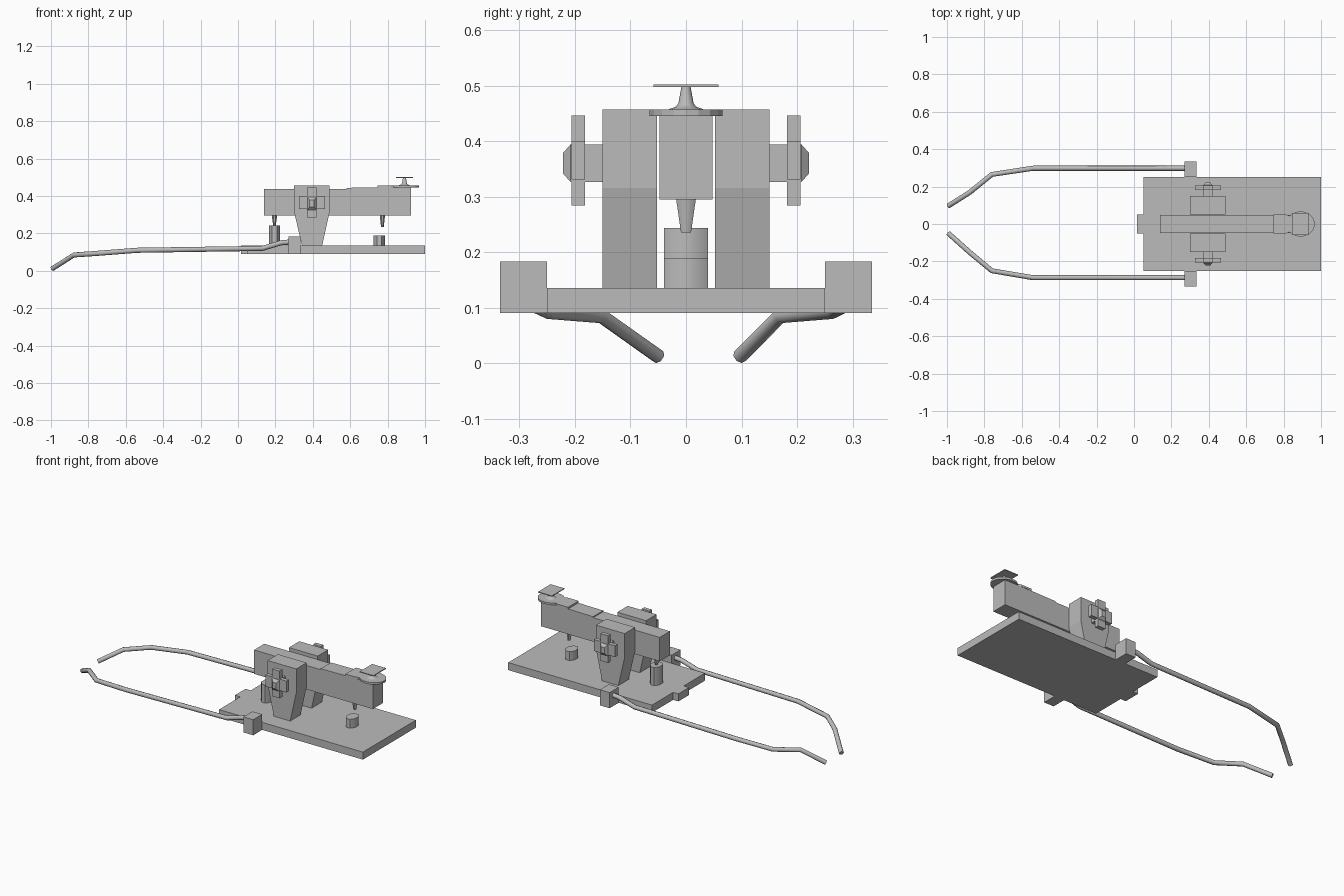
import bpy, bmesh, math
from mathutils import Vector

if "Cube" in bpy.data.objects:
    bpy.data.objects.remove(bpy.data.objects["Cube"])

mat = bpy.data.materials.new("plain grey")
mat.diffuse_color = (0.5, 0.5, 0.5, 1)
mat.use_nodes = True
mat.node_tree.nodes["Principled BSDF"].inputs["Base Color"].default_value = mat.diffuse_color

def add(name, bm, smooth=False):
    bmesh.ops.recalc_face_normals(bm, faces=bm.faces)
    me = bpy.data.meshes.new(name)
    bm.to_mesh(me)
    bm.free()
    me.materials.append(mat)
    ob = bpy.data.objects.new(name, me)
    bpy.context.collection.objects.link(ob)
    if smooth:
        bpy.ops.object.select_all(action='DESELECT')
        ob.select_set(True)
        bpy.context.view_layer.objects.active = ob
        bpy.ops.object.shade_smooth_by_angle(angle=math.radians(50))
    return ob

def prism(name, pts, axis, a, b):
    """Extrude a 2D outline from a to b along axis y (x,z points) or z (x,y points)."""
    bm = bmesh.new()
    mk = (lambda p, t: (p[0], t, p[1])) if axis == 'y' else (lambda p, t: (p[0], p[1], t))
    lo = [bm.verts.new(mk(p, a)) for p in pts]
    hi = [bm.verts.new(mk(p, b)) for p in pts]
    bm.faces.new(lo)
    bm.faces.new(hi)
    n = len(pts)
    for i in range(n):
        j = (i + 1) % n
        bm.faces.new((lo[i], lo[j], hi[j], hi[i]))
    return add(name, bm)

def box(name, x0, x1, y0, y1, z0, z1):
    return prism(name, [(x0, y0), (x1, y0), (x1, y1), (x0, y1)], 'z', z0, z1)

def lathe(name, x, profile, n, sx=1.0, smooth=False):
    """Stack of rings (radius, z) around a vertical axis at x."""
    bm = bmesh.new()
    rings = []
    for r, z in profile:
        rings.append([bm.verts.new((x + sx * r * math.cos(math.tau * (i + .5) / n) / math.cos(math.pi / n),
                                    r * math.sin(math.tau * (i + .5) / n) / math.cos(math.pi / n), z))
                      for i in range(n)])
    for a, b in zip(rings, rings[1:]):
        for i in range(n):
            j = (i + 1) % n
            bm.faces.new((a[i], a[j], b[j], b[i]))
    bm.faces.new(rings[0])
    bm.faces.new(rings[-1])
    return add(name, bm, smooth)

# Base board with tab (one T-shaped outline)
prism("base", [(.05, -.25), (1, -.25), (1, .25), (.05, .25), (.05, .05),
               (.015, .05), (.015, -.05), (.05, -.05)], 'z', .09, .135)

# Lever arm
prism("lever_arm", [(.14, .295), (.925, .295), (.925, .446), (.75, .446), (.58, .444),
                    (.58, .438), (.14, .438)], 'y', -.048, .048)

for side, s in (("front", -1), ("back", 1)):
    # Tapered pillar beside the arm
    prism(side + "_pillar", [(.342, .135), (.45, .135), (.49, .315), (.49, .457),
                             (.30, .457), (.30, .315)], 'y', s * .052, s * .15)
    # Cross-shaped pivot nut
    c, h = (.395, .365), [(.025, .034), (.025, .081), (-.025, .081), (-.025, .034),
                          (-.07, .034), (-.07, -.034), (-.025, -.034), (-.025, -.081),
                          (.025, -.081), (.025, -.034), (.07, -.034), (.07, .034)]
    prism(side + "_nut", [(c[0] + a, c[1] + b) for a, b in h], 'y', s * .182, s * .206)
    # Pivot screw with bevelled tip
    bm = bmesh.new()
    rings = [[bm.verts.new((.395 + i * w, s * y, .36 + k * t)) for i, k in ((-1, -1), (1, -1), (1, 1), (-1, 1))]
             for y, w, t in ((.14, .024, .034), (.208, .024, .034), (.222, .012, .018))]
    for a, b in zip(rings, rings[1:]):
        for i in range(4):
            bm.faces.new((a[i], a[(i + 1) % 4], b[(i + 1) % 4], b[i]))
    bm.faces.new(rings[0])
    bm.faces.new(rings[-1])
    add(side + "_pivot_screw", bm)
    # Wire terminal block
    box(side + "_terminal", .27, .335, s * .25, s * .335, .09, .183)

# Contact posts and pins
lathe("rear_post", .195, [(.04, .135), (.04, .243)], 8, .75, True)
lathe("front_post", .755, [(.04, .135), (.04, .188)], 8, .75, True)
lathe("rear_pin", .195, [(.008, .238), (.018, .297)], 8, .8, True)
lathe("front_pin", .772, [(.009, .235), (.018, .297)], 8, .8, True)

# Finger plate: strip ending in an oval
arc = [(.89 + .077 * math.cos(t), .067 * math.sin(t))
       for t in [math.radians(-140 + 280 * i / 14) for i in range(15)]]
prism("finger_plate", [(.745, .05), (.745, -.05), (.815, -.05)] + arc + [(.815, .05)], 'z', .445, .457)

# Knob stem and square cap
lathe("knob_stem", .89, [(.03, .457), (.017, .462), (.013, .468), (.008, .497)], 10, 1, True)
box("knob_cap", .845, .936, -.059, .059, .497, .502)

# Wires
def wire(name, pts, r=.0135, n=8):
    bm = bmesh.new()
    pts = [Vector(p) for p in pts]
    rings = []
    for i, p in enumerate(pts):
        d0 = (p - pts[max(i - 1, 0)]).normalized()
        d1 = (pts[min(i + 1, len(pts) - 1)] - p).normalized()
        d = (d0 + d1).normalized()
        u = d.cross(Vector((0, 0, 1))).normalized()
        v = u.cross(d)
        rings.append([bm.verts.new(p + r * (math.cos(math.tau * k / n) * u + math.sin(math.tau * k / n) * v))
                      for k in range(n)])
    for a, b in zip(rings, rings[1:]):
        for k in range(n):
            bm.faces.new((a[k], a[(k + 1) % n], b[(k + 1) % n], b[k]))
    bm.faces.new(rings[0])
    bm.faces.new(rings[-1])
    add(name, bm, True)

for name, ys in (("back_wire", (.097, .17, .265, .298)), ("front_wire", (-.05, -.153, -.25, -.287))):
    s = ys[3]
    wire(name, [(-.992, ys[0], .012), (-.877, ys[1], .085), (-.76, ys[2], .093), (-.54, s, .11),
                (.13, s, .12), (.23, s, .15), (.29, s, .155)])
